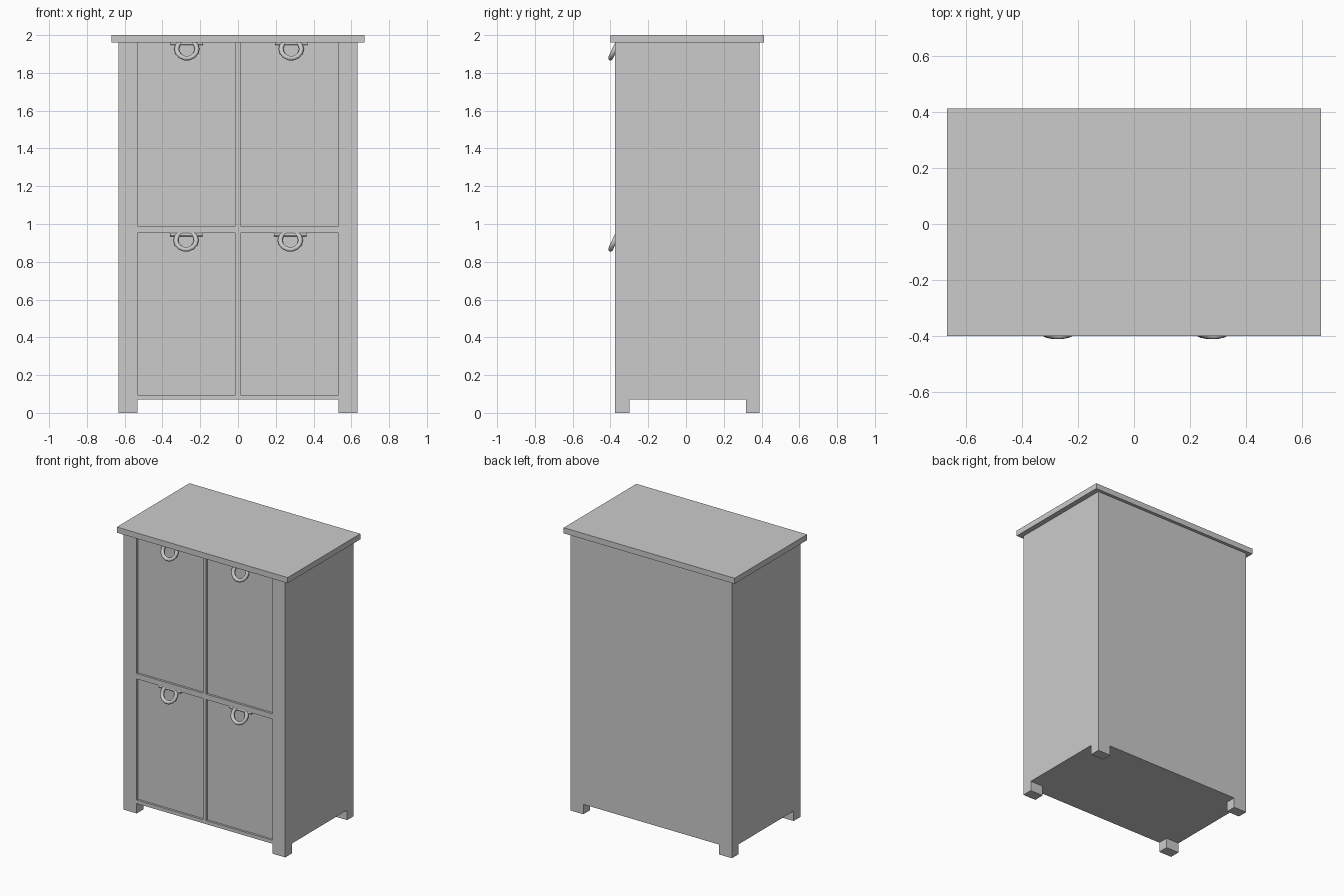
import bpy
import math

cube = bpy.data.objects.get("Cube")
if cube:
    bpy.data.objects.remove(cube, do_unlink=True)

grey = bpy.data.materials.new("plain_grey")
grey.use_nodes = True
grey.diffuse_color = (0.6, 0.6, 0.6, 1)
grey.node_tree.nodes["Principled BSDF"].inputs["Base Color"].default_value = (0.6, 0.6, 0.6, 1)


def finish(name):
    obj = bpy.context.object
    obj.name = name
    obj.data.materials.append(grey)
    return obj


def box(name, x, y, z):
    """Box spanning the given (low, high) ranges."""
    spans = (x, y, z)
    bpy.ops.mesh.primitive_cube_add(size=1, location=[(a + b) / 2 for a, b in spans])
    obj = finish(name)
    obj.scale = [b - a for a, b in spans]
    bpy.ops.object.transform_apply(location=True, rotation=True, scale=True)
    return obj


def cut(target, cutter):
    cutter.hide_render = True
    mod = target.modifiers.new("cut", 'BOOLEAN')
    mod.operation = 'DIFFERENCE'
    mod.solver = 'EXACT'
    mod.object = cutter
    bpy.context.view_layer.objects.active = target
    bpy.ops.object.modifier_apply(modifier=mod.name)
    bpy.data.objects.remove(cutter, do_unlink=True)


FRONT, BACK, HALF, TOP = -0.375, 0.39, 0.6325, 1.96
PANEL = FRONT + 0.015

# Cabinet body, with the space between the four feet cut away
body = box("cabinet_body", (-HALF, HALF), (FRONT, BACK), (0, TOP))
cut(body, box("foot_gap_front", (-0.531, 0.531), (-1, 1), (-1, 0.07)))
cut(body, box("foot_gap_side", (-1, 1), (-0.30, 0.317), (-1, 0.07)))

# Four recessed door panels
for low, high in ((0.095, 0.952), (0.99, TOP + 0.1)):
    for x in ((-0.531, -0.0125), (0.0125, 0.531)):
        cut(body, box("panel_recess", x, (-1, PANEL), (low, high)))

# Overhanging top board
box("top_board", (-0.669, 0.669), (-0.40, 0.412), (TOP, 2))

# Ring handles, each hanging from a short rod
TILT = math.radians(25)
RING, TUBE = 0.054, 0.013


def handle(name, x, z):
    bpy.ops.mesh.primitive_torus_add(
        major_segments=14, minor_segments=8, major_radius=RING, minor_radius=TUBE,
        location=(x, -0.40 + RING * math.sin(TILT), z),
        rotation=(math.pi / 2 - TILT, 0, 0))
    finish(name + "_ring")
    bpy.ops.object.shade_smooth_by_angle(angle=math.radians(50))
    bpy.ops.mesh.primitive_cylinder_add(
        vertices=12, radius=0.009, depth=0.172,
        location=(x, PANEL - 0.003, z + 0.03), rotation=(0, math.pi / 2, 0))
    finish(name + "_rod")
    bpy.ops.object.shade_smooth_by_angle(angle=math.radians(50))


handle("upper_right_handle", -0.271, 1.926)
handle("upper_left_handle", 0.282, 1.926)
handle("lower_right_handle", -0.275, 0.914)
handle("lower_left_handle", 0.277, 0.914)
